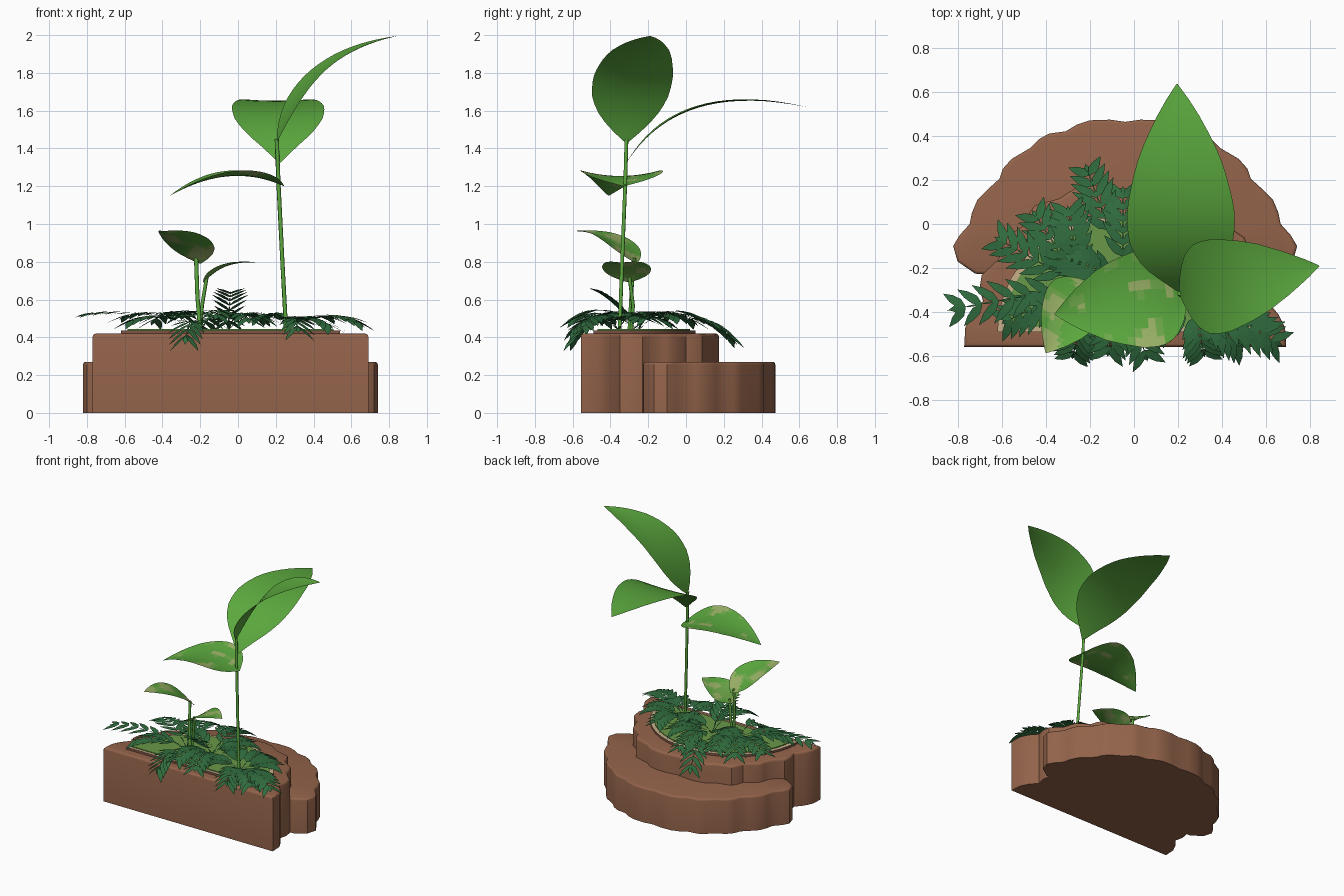
import bpy, bmesh, math
from mathutils import Vector, noise

if "Cube" in bpy.data.objects:
    bpy.data.objects.remove(bpy.data.objects["Cube"])


def material(name, rgb):
    lin = [((c / 255 + 0.055) / 1.055) ** 2.4 for c in rgb]
    m = bpy.data.materials.new(name)
    m.diffuse_color = (*lin, 1)
    m.use_nodes = True
    m.node_tree.nodes["Principled BSDF"].inputs["Base Color"].default_value = m.diffuse_color
    return m


BROWN = material("clay_brown", (147, 99, 74))
RIM = material("rim_brown", (128, 84, 70))
BEIGE = material("beige_edge", (200, 176, 138))
MOSS = material("moss_green", (104, 152, 72))
LEAF = material("leaf_green", (91, 168, 62))
PALE = material("pale_leaf_patch", (156, 180, 104))
MID = material("mid_leaf_patch", (112, 172, 76))
FERN = material("fern_green", (48, 108, 62))


def finish(name, bm, mats, angle=35):
    me = bpy.data.meshes.new(name)
    bm.to_mesh(me)
    bm.free()
    for m in mats:
        me.materials.append(m)
    if angle:
        me.polygons.foreach_set("use_smooth", [True] * len(me.polygons))
        me.set_sharp_from_angle(angle=math.radians(angle))
    ob = bpy.data.objects.new(name, me)
    bpy.context.collection.objects.link(ob)
    return ob


def slab(name, half, z0, z1, mat, bevel=0.0, top=None):
    """Extrude a left-half outline, mirrored about x = -0.04."""
    cx = -0.04
    pts = half + [(2 * cx - x, y) for x, y in reversed(half) if abs(x - cx) > 1e-4]
    bm = bmesh.new()
    f = bm.faces.new([bm.verts.new((x, y, z0)) for x, y in pts])
    ext = bmesh.ops.extrude_face_region(bm, geom=[f])["geom"]
    for v in ext:
        if isinstance(v, bmesh.types.BMVert):
            v.co.z = z1
    bmesh.ops.recalc_face_normals(bm, faces=bm.faces)
    if top:
        for f in bm.faces:
            f.material_index = int(f.normal.z > 0.9)
    if bevel:
        edges = [e for e in bm.edges if all(v.co.z > z1 - 1e-5 for v in e.verts)]
        bmesh.ops.bevel(bm, geom=edges, offset=bevel, segments=3, profile=0.5, affect='EDGES')
    return finish(name, bm, [mat, top] if top else [mat])


# Planter: two scalloped tiers with a flat front
lower = [(-.66, -.23), (-.72, -.225), (-.80, -.17), (-.82, -.10), (-.79, -.05), (-.745, 0),
         (-.735, .05), (-.71, .11), (-.66, .16), (-.61, .205), (-.595, .25), (-.555, .295),
         (-.47, .345), (-.43, .385), (-.385, .41), (-.31, .42), (-.26, .45), (-.2, .47),
         (-.11, .473), (-.04, .463)]
upper = [(-.77, -.557), (-.765, -.47), (-.735, -.41), (-.685, -.35), (-.70, -.29), (-.69, -.23),
         (-.615, -.16), (-.60, -.11), (-.58, -.06), (-.49, 0), (-.475, .05), (-.45, .085),
         (-.34, .115), (-.27, .16), (-.19, .175), (-.11, .17), (-.04, .16)]
slab("lower_tier", lower, 0, .27, BROWN, .015)
slab("upper_tier", upper, 0, .42, BROWN, .018)


# Planting bed: rim with beige top, moss plate inside it
def bed(rx, y0, y1):
    return [(-.04 - rx * math.cos(a * math.pi / 20), y0 + (y1 - y0) * math.sin(a * math.pi / 20))
            for a in range(11)]


slab("bed_rim", bed(.58, -.49, .05), .415, .437, RIM, top=BEIGE)
slab("moss_bed", bed(.545, -.468, .02), .43, .443, MOSS)


def bezier(a, b, c, t):
    return a * (1 - t) ** 2 + b * 2 * t * (1 - t) + c * t * t


WIDTH = [(0, .03), (.1, .38), (.18, .66), (.25, .83), (.33, .95), (.42, 1), (.52, .99), (.65, .87),
         (.75, .73), (.87, .45), (.95, .2), (1, .01)]


def width(t):
    for (a, wa), (b, wb) in zip(WIDTH, WIDTH[1:]):
        if t <= b:
            return wa + (wb - wa) * (t - a) / (b - a)
    return .01


def big_leaf(name, base, ctrl, tip, half, power=1.0, cup=.03, patches=None):
    """Broad arched leaf along a quadratic curve; patches = (pale, mid) noise limits."""
    base, ctrl, tip = Vector(base), Vector(ctrl), Vector(tip)
    d = tip - base
    side = Vector((-d.y, d.x, 0)).normalized()
    n, m = 18, 10
    bm = bmesh.new()
    rows = []
    for i in range(n + 1):
        t = i / n
        p, w = bezier(base, ctrl, tip, t), half * width(t ** power)
        row = []
        for j in range(m + 1):
            u = 2 * j / m - 1
            row.append(bm.verts.new(p + side * w * u + Vector((0, 0, cup * u * u * w / half))))
        rows.append(row)
    for r, s in zip(rows, rows[1:]):
        for j in range(m):
            f = bm.faces.new((r[j], s[j], s[j + 1], r[j + 1]))
            if patches:
                k = noise.noise(f.calc_center_median() * 9)
                f.material_index = 1 if k > patches[0] else 2 if k > patches[1] else 0
    bmesh.ops.solidify(bm, geom=bm.faces[:], thickness=.013)
    bmesh.ops.recalc_face_normals(bm, faces=bm.faces)
    return finish(name, bm, [LEAF, PALE, MID])


# Broad leaves of the tall plant and the small plant
big_leaf("tall_leaf_right", (.205, -.315, 1.43), (.335, -.29, 1.885), (.84, -.19, 1.995), .215, .85, .02)
big_leaf("tall_leaf_back", (.22, -.315, 1.325), (.215, -.04, 1.757), (.195, .635, 1.62), .245, 1, .01)
big_leaf("tall_leaf_left", (.245, -.33, 1.20), (-.043, -.335, 1.33), (-.36, -.41, 1.15), .22, .7, .03,
         (.42, .3))
big_leaf("small_leaf_front", (-.20, -.26, .79), (-.29, -.39, .96), (-.40, -.585, .962), .145, .75, .02,
         (.08, -.15))
big_leaf("small_leaf_right", (-.185, -.30, .69), (-.09, -.32, .81), (.105, -.345, .795), .13, .75, .01,
         (.08, -.15))


def stem(name, pts, r):
    cu = bpy.data.curves.new(name, 'CURVE')
    cu.dimensions = '3D'
    cu.bevel_depth = r
    cu.bevel_resolution = 1
    cu.use_fill_caps = True
    sp = cu.splines.new('POLY')
    sp.points.add(len(pts) - 1)
    for q, p in zip(sp.points, pts):
        q.co = (*p, 1)
    cu.materials.append(LEAF)
    ob = bpy.data.objects.new(name, cu)
    bpy.context.collection.objects.link(ob)
    bpy.ops.object.select_all(action='DESELECT')
    ob.select_set(True)
    bpy.context.view_layer.objects.active = ob
    bpy.ops.object.convert(target='MESH')


stem("tall_stem", [(.255, -.352, .43), (.235, -.338, .8), (.215, -.322, 1.2), (.205, -.315, 1.45)], .011)
stem("small_stem_front", [(-.20, -.30, .43), (-.215, -.29, .62), (-.222, -.275, .82)], .011)
stem("small_stem_right", [(-.20, -.29, .43), (-.19, -.28, .57), (-.165, -.30, .72)], .010)


def leaflet(bm, p, d, length, w):
    d = d.normalized()
    s = d.cross(Vector((0, 0, 1))).normalized() * w / 2
    drop = Vector((0, 0, -.12 * length))
    ribs = [(0, .15), (.3, 1), (.65, .8), (1, .04)]
    prev = None
    for t, k in ribs:
        c = p + d * length * t + drop * t * t
        cur = [bm.verts.new(c + s * k), bm.verts.new(c - s * k)]
        if prev:
            bm.faces.new((prev[0], cur[0], cur[1], prev[1]))
        prev = cur


def fern(name, fronds):
    """Each frond is (base xy, tip xyz, rise) with paired leaflets."""
    bm = bmesh.new()
    for (bx, by), tip, rise in fronds:
        a, c = Vector((bx, by, .44)), Vector(tip)
        b = (a + c) / 2 + Vector((0, 0, rise))
        pts = [bezier(a, b, c, i / 8) for i in range(9)]
        for i in range(8):
            d = pts[i + 1] - pts[i]
            leaflet(bm, pts[i], d, d.length * 1.1, .009)    # rachis
            side = Vector((-d.y, d.x, 0)).normalized()
            if i >= 2:
                size = .15 - .011 * abs(i - 4)
                for sg in (-1, 1):
                    leaflet(bm, pts[i], d.normalized() * .75 + side * sg * .65, size, .042)
        leaflet(bm, pts[7], pts[8] - pts[7], (pts[8] - pts[7]).length, .036)
    return finish(name, bm, [FERN], None)


# Ferns covering the bed
L, C, R = (-.24, -.28), (-.05, -.25), (.27, -.36)
fern("left_fern", [(L, (-.84, -.39, .52), .10), (L, (-.63, -.06, .50), .12), (L, (-.60, -.45, .47), .12),
                   (L, (-.46, .06, .47), .16), ((-.22, -.36), (-.28, -.61, .37), .16),
                   (L, (-.30, .08, .50), .14)])
fern("centre_fern", [(C, (-.04, -.46, .645), .05), ((-.08, -.12), (-.22, .27, .37), .19),
                     (C, (.06, -.62, .48), .14), (C, (-.12, -.60, .50), .15), (C, (-.05, .17, .46), .15),
                     (C, (.15, -.03, .50), .10), (C, (-.32, -.15, .52), .10), (C, (.14, -.20, .50), .1)])
fern("right_fern", [(R, (.62, -.50, .50), .08), (R, (.67, -.55, .46), .14), (R, (.32, -.60, .43), .14),
                    (R, (.50, -.24, .50), .08), (R, (.08, -.48, .50), .1), (R, (.12, -.22, .50), .1),
                    (R, (.50, -.56, .45), .12), (R, (.32, -.10, .48), .1)])
